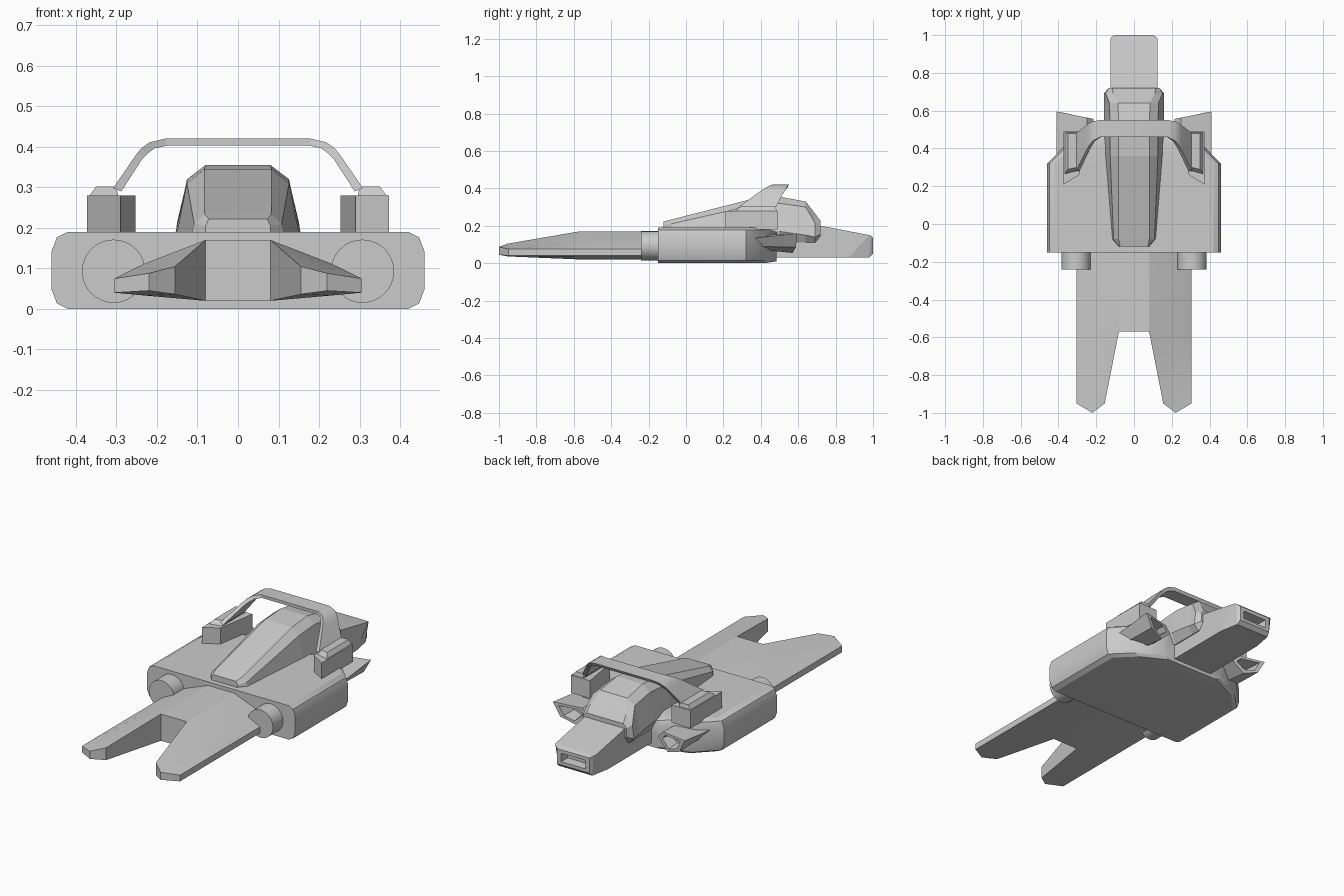
import bpy, bmesh, math

if "Cube" in bpy.data.objects:
    bpy.data.objects.remove(bpy.data.objects["Cube"])


def finish(bm, name, mirror=False, smooth=None):
    bmesh.ops.remove_doubles(bm, verts=bm.verts, dist=0.0005)
    bmesh.ops.recalc_face_normals(bm, faces=bm.faces)
    me = bpy.data.meshes.new(name)
    bm.to_mesh(me)
    bm.free()
    ob = bpy.data.objects.new(name, me)
    bpy.context.collection.objects.link(ob)
    if mirror:
        m = ob.modifiers.new("mirror", 'MIRROR')
        m.merge_threshold = 0.0005
    if smooth:
        bpy.ops.object.select_all(action='DESELECT')
        bpy.context.view_layer.objects.active = ob
        ob.select_set(True)
        bpy.ops.object.shade_smooth_by_angle(angle=math.radians(smooth))
    return ob


def loft(name, rings, mirror=False, smooth=None):
    """Skin closed rings of equal point count and cap both ends."""
    bm = bmesh.new()
    vs = [[bm.verts.new(p) for p in r] for r in rings]
    n = len(rings[0])
    for a, b in zip(vs, vs[1:]):
        for i in range(n):
            j = (i + 1) % n
            bm.faces.new((a[i], a[j], b[j], b[i]))
    bm.faces.new(vs[0])
    bm.faces.new(vs[-1])
    return finish(bm, name, mirror, smooth)


def sym(y, half):
    """Ring at y from a right-hand half section of (x, z), bottom to top."""
    return [(x, y, z) for x, z in half] + [(-x, y, z) for x, z in reversed(half)]


# Hull with rounded long edges and tapered rear
def hull_ring(y, w, z0, z1):
    c = 0.04
    return sym(y, [(w - c, z0), (w - c * .33, z0 + c * .33), (w, z0 + c * 1.2),
                   (w, z1 - c * 1.2), (w - c * .33, z1 - c * .33), (w - c, z1)])


loft("hull", [hull_ring(-.15, .46, 0, .19), hull_ring(.32, .46, 0, .19),
              hull_ring(.42, .36, 0, .19), hull_ring(.485, .2, .01, .165)], smooth=25)

# Forked plate: (x, y, bottom z, top z)
pts = [(0, -.15, .02, .17), (.08, -.15, .02, .17), (.23, -.15, .033, .112), (.305, -.15, .04, .075),
       (0, -.57, .02, .17), (.08, -.57, .02, .17), (.23, -.57, .033, .112), (.305, -.57, .04, .075),
       (.155, -.95, .036, .105), (.305, -.95, .04, .075), (.22, -1, .045, .088)]
faces = [(0, 1, 5, 4), (1, 2, 6, 5), (2, 3, 7, 6), (5, 6, 8), (6, 10, 8), (6, 9, 10), (6, 7, 9)]
rim = [(4, 5), (5, 8), (8, 10), (10, 9), (9, 7), (7, 3)]
bm = bmesh.new()
lo = [bm.verts.new((x, y, z)) for x, y, z, _ in pts]
hi = [bm.verts.new((x, y, z)) for x, y, _, z in pts]
for f in faces:
    bm.faces.new([hi[i] for i in f])
    bm.faces.new([lo[i] for i in reversed(f)])
for a, b in rim:
    bm.faces.new((lo[a], lo[b], hi[b], hi[a]))
finish(bm, "forked_plate", mirror=True, smooth=20)

# Round drums between hull and plate
for side, label in ((1, "right"), (-1, "left")):
    bpy.ops.mesh.primitive_cylinder_add(vertices=32, radius=.078, depth=.14,
                                        location=(side * .307, -.17, .093),
                                        rotation=(math.pi / 2, 0, 0))
    bpy.context.object.name = "drum_" + label
    bpy.ops.object.shade_smooth_by_angle(angle=math.radians(30))

# Canopy: y, bottom (x, z), base, shoulder, top
canopy = [(-.12, (.08, .17), (.08, .185), (.08, .205), (.072, .222)),
          (-.08, (.115, .17), (.115, .185), (.108, .21), (.082, .233)),
          (.36, (.15, .15), (.15, .19), (.126, .31), (.083, .345)),
          (.50, (.13, .11), (.158, .17), (.126, .32), (.08, .355)),
          (.64, (.13, .11), (.16, .15), (.13, .30), (.085, .33)),
          (.69, (.13, .11), (.16, .14), (.15, .215), (.11, .265)),
          (.72, (.12, .145), (.135, .155), (.135, .205), (.115, .225))]
loft("canopy", [sym(y, half) for y, *half in canopy])


# Nose with slotted tip
def nose_ring(w, yb, zb, wt, yt, zt):
    return [(-w, yb, zb), (w, yb, zb), (wt, yt, zt), (-wt, yt, zt)]


loft("nose", [nose_ring(.125, .46, .03, .125, .46, .25),
              nose_ring(.125, .87, .03, .125, .98, .15),
              nose_ring(.105, .98, .03, .118, .99, .147),
              nose_ring(.1, 1, .05, .1, 1, .135),
              nose_ring(.075, 1, .068, .075, 1, .115),
              nose_ring(.07, .95, .072, .07, .95, .111)])

# Side pods with slim caps
pod = [(.372, .21), (.29, .26), (.253, .49), (.372, .49)]
loft("side_pods", [[(x, y, z) for x, y in pod] for z in (.18, .28)], mirror=True)
foot = [(.37, .26), (.295, .28), (.295, .485), (.37, .485)]
top = [(.35, .29), (.3, .30), (.3, .48), (.35, .48)]
loft("pod_caps", [[(x, y, .275) for x, y in foot], [(x, y, .302) for x, y in top]], mirror=True)

# Swept arch over the canopy: x, z, front y, rear y, inner x, inner z
arch = [(.308, .298, .28, .48, .288, .29), (.252, .38, .39, .523, .236, .37),
        (.238, .397, .415, .535, .222, .384), (.218, .411, .44, .543, .206, .396),
        (.18, .42, .46, .55, .175, .403)]


def arch_ring(a, s):
    x, z, y0, y1, xi, zi = a
    return [(s * x, y0, z), (s * x, y1, z), (s * xi, y1 - .008, zi), (s * xi, y0, zi)]


loft("arch", [arch_ring(a, 1) for a in arch] + [arch_ring(a, -1) for a in reversed(arch)], smooth=25)

# Hollow rear intakes on both sides
mouth = [(.41, .16), (.25, .155), (.215, .12), (.285, .055), (.37, .085)]
cx, cz = .31, .115


def intake_ring(s, y, sweep=0):
    return [(cx + (x - cx) * s, y + sweep * (x - cx), cz + (z - cz) * s) for x, z in mouth]


root = [(.41, .37, .135), (.25, .37, .15), (.215, .37, .12), (.285, .37, .075), (.37, .37, .09)]
loft("intakes", [root, intake_ring(1, .575, .2), intake_ring(.68, .575, .15),
                 intake_ring(.55, .50)], mirror=True)
